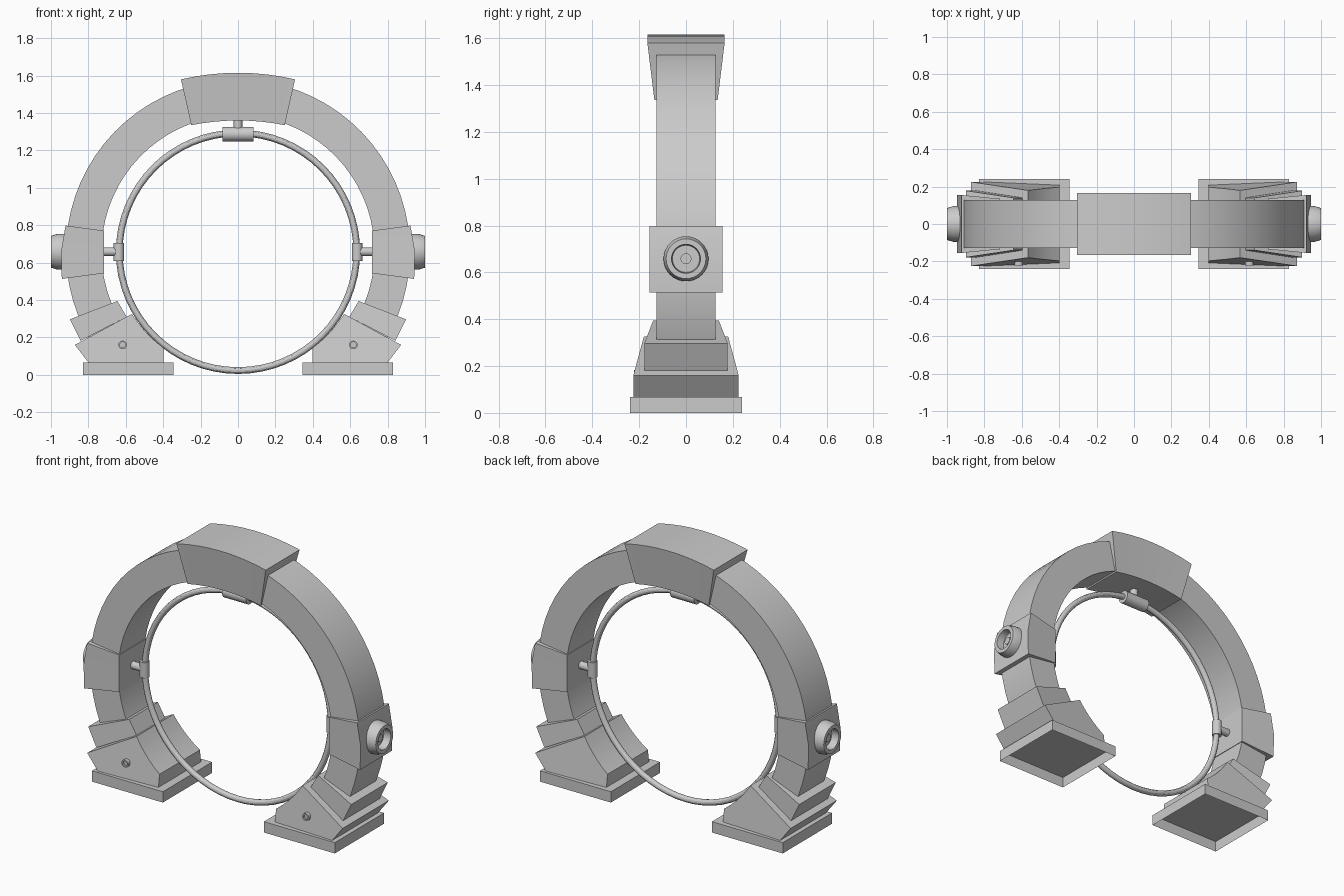
import bpy, bmesh
from math import cos, sin, pi, radians, hypot, atan2
from mathutils import Vector

if "Cube" in bpy.data.objects:
    bpy.data.objects.remove(bpy.data.objects["Cube"])

CZ = 0.658  # height of the ring centre


def finish(name, bm, mirror=False):
    bmesh.ops.recalc_face_normals(bm, faces=bm.faces)
    me = bpy.data.meshes.new(name)
    bm.to_mesh(me)
    bm.free()
    me.shade_smooth()
    me.set_sharp_from_angle(angle=radians(30))
    ob = bpy.data.objects.new(name, me)
    bpy.context.collection.objects.link(ob)
    if mirror:
        ob.modifiers.new("mirror", 'MIRROR').use_mirror_merge = False
    return ob


def arc(r, a0, a1, n):
    return [(r * cos(a0 + (a1 - a0) * i / n), CZ + r * sin(a0 + (a1 - a0) * i / n)) for i in range(n + 1)]


def bow(x, z_edge, z_mid, n=8):
    """Shallow arc from (-x, z_edge) over (0, z_mid)."""
    return [(x * t, z_mid + (z_edge - z_mid) * t * t) for t in (-1 + 2 * i / n for i in range(n + 1))]


def band(name, outer, inner, y_out, y_in, mirror=False):
    """Closed strip between two matching paths, with its own depth on each."""
    bm = bmesh.new()
    rows = []
    for o, i in zip(outer, inner):
        rows.append([bm.verts.new(c) for c in ((o[0], -y_out, o[1]), (o[0], y_out, o[1]),
                                               (i[0], y_in, i[1]), (i[0], -y_in, i[1]))])
    for a, b in zip(rows, rows[1:]):
        for k in range(4):
            bm.faces.new((a[k], a[(k + 1) % 4], b[(k + 1) % 4], b[k]))
    bm.faces.new(rows[0])
    bm.faces.new(rows[-1])
    return finish(name, bm, mirror)


def lathe(name, start, axis, prof, mirror=False, n=32):
    """Turn (distance, radius) points about an axis and cap the ends."""
    bm = bmesh.new()
    q = Vector(axis).to_track_quat('Z', 'Y')
    rings = [[bm.verts.new(Vector(start) + q @ Vector((r * cos(2 * pi * k / n), r * sin(2 * pi * k / n), d)))
              for k in range(n)] for d, r in prof]
    for a, b in zip(rings, rings[1:]):
        for k in range(n):
            bm.faces.new((a[k], a[(k + 1) % n], b[(k + 1) % n], b[k]))
    bm.faces.new(rings[0])
    bm.faces.new(rings[-1])
    return finish(name, bm, mirror)


# Main arch
A0, A1 = radians(-32), radians(212)
band("arch", arc(0.92, A0, A1, 48), arc(0.73, A0, A1, 48), 0.127, 0.127)

# Crown block, wider on its outer face
band("crown_block", bow(0.305, 1.58, 1.615), bow(0.25, 1.335, 1.36), 0.165, 0.135)

# Side blocks
band("side_block", [(0.922, 0.798), (0.946, 0.66), (0.942, 0.513)],
     [(0.717, 0.771), (0.717, 0.66), (0.717, 0.543)], 0.155, 0.135, True)

# Hollow side hubs
lathe("side_hub", (0, 0, CZ), (1, 0, 0),
      [(0.92, 0.096), (0.965, 0.096), (1.0, 0.085), (1.0, 0.062), (0.955, 0.058)], True)

# Inner hoop
bm = bmesh.new()
N, M = 64, 12
rows = []
for i in range(N):
    a = 2 * pi * i / N
    rows.append([bm.verts.new(((0.635 + 0.018 * cos(t)) * cos(a), 0.018 * sin(t),
                               CZ + (0.635 + 0.018 * cos(t)) * sin(a)))
                 for t in (2 * pi * k / M for k in range(M))])
for i in range(N):
    a, b = rows[i], rows[(i + 1) % N]
    for k in range(M):
        bm.faces.new((a[k], a[(k + 1) % M], b[(k + 1) % M], b[k]))
finish("inner_hoop", bm)

# Clips and pins holding the hoop
lathe("side_clip", (0.637, 0, CZ - 0.048), (0, 0, 1), [(0, 0.028), (0.096, 0.028)], True)
lathe("side_pin", (0.63, 0, CZ), (1, 0, 0), [(0, 0.023), (0.345, 0.023)], True)
lathe("top_clip", (-0.082, 0, 1.287), (1, 0, 0), [(0, 0.039), (0.164, 0.039)])
lathe("top_pin", (0, 0, 1.29), (0, 0, 1), [(0, 0.023), (0.1, 0.023)])

# Collars around the lower arch ends
band("foot_collar", [(0.898, 0.297), (0.842, 0.182)], [(0.645, 0.395), (0.595, 0.31)], 0.178, 0.14, True)

# Foot bodies: outer corners plus a curve that follows the hoop
bm = bmesh.new()
p0, p1 = (0.398, 0.144), (0.567, 0.326)
r0, r1 = [hypot(p[0], p[1] - CZ) for p in (p0, p1)]
b0, b1 = [atan2(p[1] - CZ, p[0]) for p in (p0, p1)]
prof = [(0.872, 0.16, 0.225), (0.80, 0.066, 0.225), (0.398, 0.066, 0.208)]
for i in range(6):
    t = i / 5
    r, a = r0 + (r1 - r0) * t, b0 + (b1 - b0) * t
    prof.append((r * cos(a), CZ + r * sin(a), 0.197 - 0.017 * t))
front = [bm.verts.new((x, -y, z)) for x, z, y in prof]
back = [bm.verts.new((x, y, z)) for x, z, y in prof]
bm.faces.new(front)
bm.faces.new(back)
for k in range(len(prof)):
    j = (k + 1) % len(prof)
    bm.faces.new((front[k], front[j], back[j], back[k]))
finish("foot_body", bm, True)

# Base plates, open underneath
bm = bmesh.new()
bmesh.ops.create_cube(bm, size=1)
for v in bm.verts:
    v.co = (0.587 + v.co.x * 0.484, v.co.y * 0.48, 0.0335 + v.co.z * 0.067)
bmesh.ops.recalc_face_normals(bm, faces=bm.faces)
bmesh.ops.delete(bm, geom=[f for f in bm.faces if f.normal.z < -0.5], context='FACES_ONLY')
finish("base_plate", bm, True)

# Recessed bolts on the front of the feet
lathe("foot_bolt", (0.617, -0.19, 0.16), (0, -1, 0),
      [(0, 0.023), (0.032, 0.023), (0.032, 0.015), (0.022, 0.015)], True, 20)
